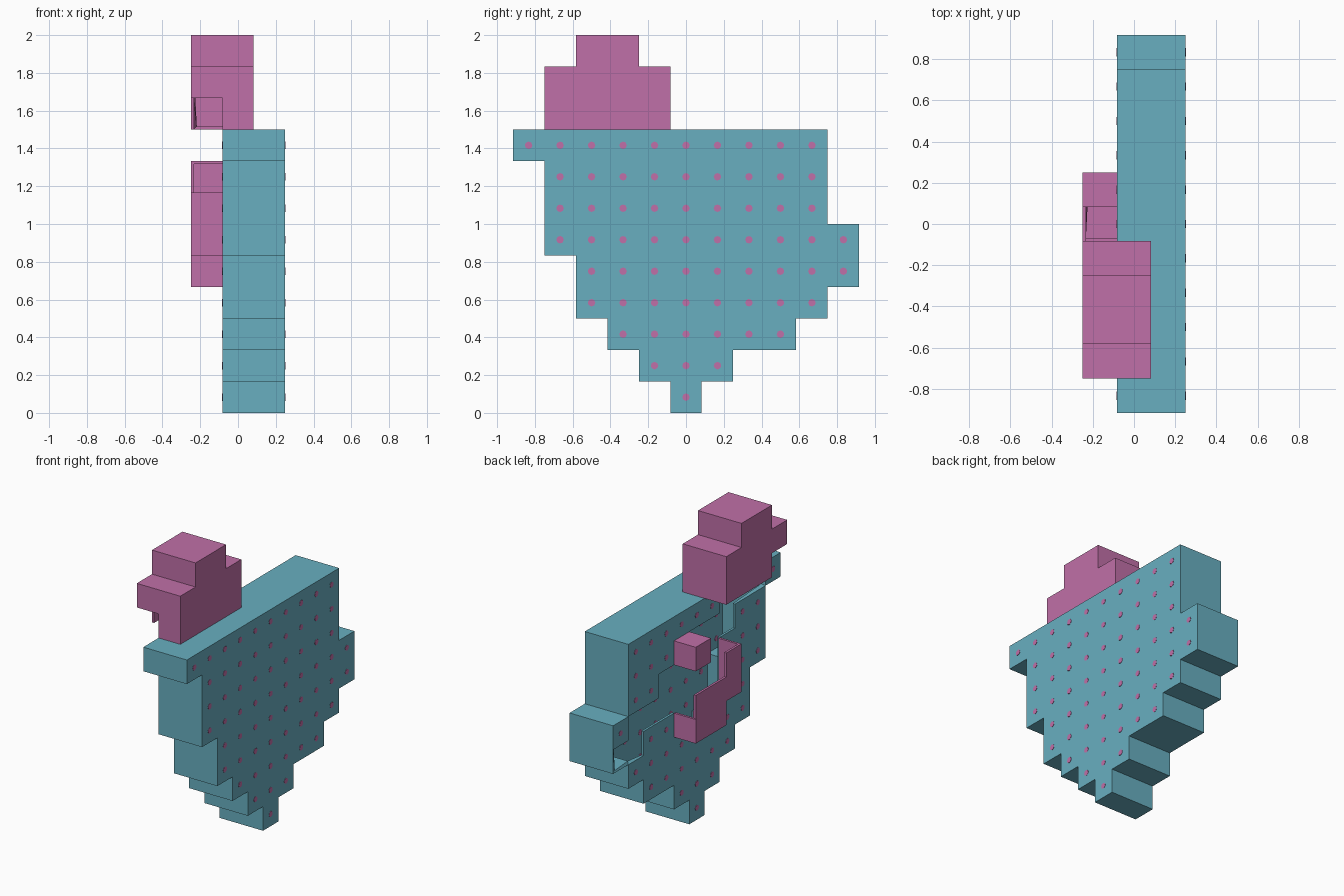
import bpy, bmesh, math
from mathutils import Vector, Matrix

if "Cube" in bpy.data.objects:
    bpy.data.objects.remove(bpy.data.objects["Cube"], do_unlink=True)

U = 1 / 6        # size of one block
WALL = 0.016     # shell thickness


def material(name, rgb):
    m = bpy.data.materials.new(name)
    m.use_nodes = True
    m.diffuse_color = (*rgb, 1)
    m.node_tree.nodes["Principled BSDF"].inputs["Base Color"].default_value = (*rgb, 1)
    return m


teal = material("teal", (0.140, 0.428, 0.527))
pink = material("pink", (0.527, 0.162, 0.392))


def link(name, bm, mat):
    mesh = bpy.data.meshes.new(name)
    bm.to_mesh(mesh)
    bm.free()
    mesh.materials.append(mat)
    obj = bpy.data.objects.new(name, mesh)
    bpy.context.collection.objects.link(obj)
    return obj


def centre(cell):
    return Vector((cell[0] * U, cell[1] * U, (cell[2] + 0.5) * U))


def block_shell(name, cells, filled, mat):
    """Hollow shell around block cells, left open where a filled cell touches."""
    bm = bmesh.new()
    for c in cells:
        for axis in range(3):
            for s in (-1, 1):
                n = list(c)
                n[axis] += s
                if tuple(n) in filled:
                    continue
                a, b = (axis + 1) % 3, (axis + 2) % 3
                corners = []
                for da, db in ((-1, -1), (1, -1), (1, 1), (-1, 1))[::s]:
                    p = centre(c)
                    p[axis] += s * U / 2
                    p[a] += da * U / 2
                    p[b] += db * U / 2
                    corners.append(bm.verts.new(p))
                bm.faces.new(corners)
    bmesh.ops.remove_doubles(bm, verts=bm.verts, dist=1e-4)
    bmesh.ops.dissolve_limit(bm, angle_limit=0.02, verts=bm.verts, edges=bm.edges)
    obj = link(name, bm, mat)
    mod = obj.modifiers.new("wall", "SOLIDIFY")
    mod.thickness = WALL
    mod.offset = -1
    mod.use_even_offset = True
    return obj


# Body: stepped rows, first and last block along y, from the bottom up
rows = [(0, 0), (-1, 1), (-2, 3), (-3, 4), (-3, 5), (-4, 5), (-4, 4), (-4, 4), (-5, 4)]
body = {(i, j, k) for k, (lo, hi) in enumerate(rows)
        for j in range(lo, hi + 1) for i in (0, 1)}

# Winding open channel along the side (y, z block positions)
channel = {(-1, j, k) for j, k in (
    (5, 4), (4, 4), (4, 5), (3, 5), (2, 5), (2, 6), (1, 6), (0, 6), (0, 7),
    (-1, 7), (-2, 7), (-2, 8), (-3, 8), (-4, 8), (-4, 9))}

# Top knob: wide base with a narrower crown and a notch in the front corner
knob = {(i, j, k) for i in (-1, 0) for j in range(-4, 0) for k in (9, 10)}
knob |= {(i, j, 11) for i in (-1, 0) for j in (-3, -2)}
knob -= channel

# Side parts: a single block and a stepped hook
side_block = {(-1, 1, 7)}
side_hook = {(-1, j, k) for j, k in ((1, 4), (0, 4), (1, 5), (0, 5), (-1, 5), (-1, 6))}

filled = body | channel | knob | side_block | side_hook
block_shell("body", body, filled, teal)
block_shell("top_knob", knob, filled, pink)
block_shell("side_block", side_block, filled, pink)
block_shell("side_hook", side_hook, filled, pink)

# Dots: small studs through both broad walls, one per exposed block
bm = bmesh.new()
for c in sorted(body):
    s = 1 if c[0] == 1 else -1
    if (c[0] + s, c[1], c[2]) in filled:
        continue
    p = centre(c) + Vector((s * (U / 2 - WALL / 2), 0, 0))
    bmesh.ops.create_cone(bm, cap_ends=True, segments=8, radius1=0.02, radius2=0.02,
                          depth=WALL + 0.004,
                          matrix=Matrix.Translation(p) @ Matrix.Rotation(math.pi / 2, 4, "Y"))
link("dots", bm, pink)
